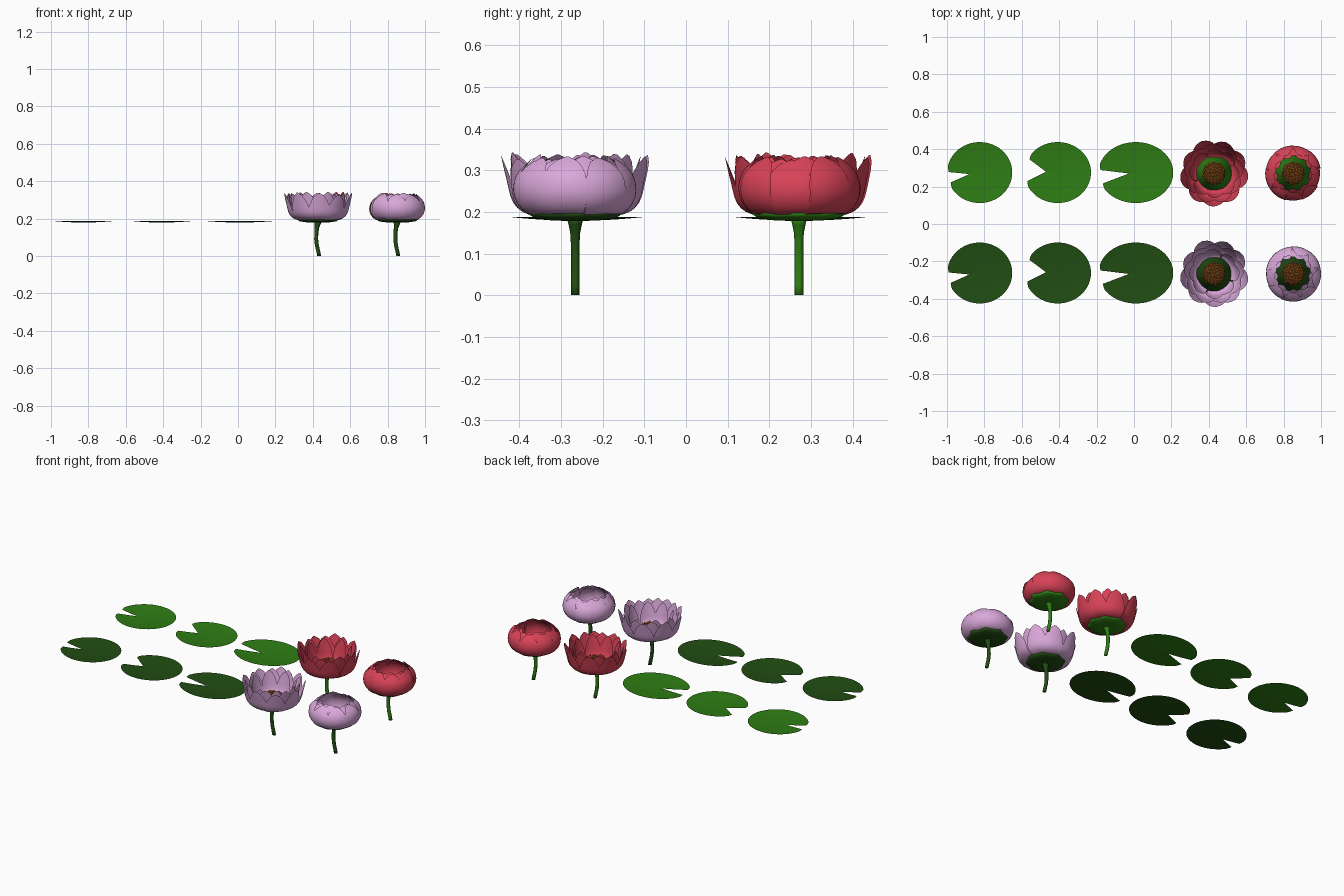
import bpy, bmesh, math, random
from mathutils import Vector

if "Cube" in bpy.data.objects:
    bpy.data.objects.remove(bpy.data.objects["Cube"])

random.seed(4)


def material(name, rgb):
    m = bpy.data.materials.new(name)
    m.diffuse_color = (*rgb, 1)
    m.use_nodes = True
    m.node_tree.nodes["Principled BSDF"].inputs["Base Color"].default_value = m.diffuse_color
    return m


BRIGHT = material("bright_green", (0.027, 0.205, 0.007))
DARK = material("dark_green", (0.015, 0.074, 0.006))
RED = material("red_petal", (0.69, 0.055, 0.095))
PINK = material("pink_petal", (0.70, 0.39, 0.70))
ORANGE = material("orange_stamen", (0.58, 0.16, 0.013))
BROWN = material("brown_centre", (0.22, 0.07, 0.01))


def finish(bm, name, mat, loc):
    me = bpy.data.meshes.new(name)
    bm.to_mesh(me)
    bm.free()
    me.materials.append(mat)
    for p in me.polygons:
        p.use_smooth = True
    ob = bpy.data.objects.new(name, me)
    ob.location = loc
    bpy.context.collection.objects.link(ob)
    return ob


def skin(bm, rows, closed=False):
    """Quads between successive rows of points."""
    vs = [[bm.verts.new(p) for p in row] for row in rows]
    n = len(vs[0])
    for a, b in zip(vs, vs[1:]):
        for i in range(n if closed else n - 1):
            j = (i + 1) % n
            bm.faces.new((a[i], a[j], b[j], b[i]))
    return vs


def spline(pts, t):
    """Catmull-Rom point through pts, t in 0..1."""
    n = len(pts) - 1
    i = min(int(t * n), n - 1)
    f = t * n - i
    p = [Vector(pts[max(0, min(n, i + k))]) for k in (-1, 0, 1, 2)]
    return 0.5 * (2 * p[1] + (p[2] - p[0]) * f
                  + (2 * p[0] - 5 * p[1] + 4 * p[2] - p[3]) * f * f
                  + (3 * p[1] - p[0] - 3 * p[2] + p[3]) * f ** 3)


# Lily pad: shallow dish with a wedge notch
def pad(name, x, y, rx, ry, tip, upper, lower, mat):
    bm = bmesh.new()
    a0, a1 = math.radians(lower - 360), math.radians(upper)
    N = 56
    rows = []
    for k in range(7):
        f = 0.02 + 0.98 * k / 6
        row = []
        for i in range(N + 1):
            s = i / N
            a = a0 + (a1 - a0) * s
            # soften the two lips beside the notch
            e = 1 - 0.05 * max(0, 1 - min(s, 1 - s) * 30)
            px = tip[0] + (rx * e * math.cos(a) - tip[0]) * f
            py = tip[1] + (ry * e * math.sin(a) - tip[1]) * f
            q = (px / rx) ** 2 + (py / ry) ** 2
            row.append((px, py, 0.179 + 0.009 * q))
        rows.append(row)
    vs = skin(bm, rows)
    bm.faces.new(vs[0])
    finish(bm, name, mat, (x, y, 0))


# Flower made of a stem, calyx, petal rings and stamens
def petal(bm, angle, prof, s, width, cup, dz):
    rows = []
    ca, sa = math.cos(angle), math.sin(angle)
    for j in range(13):
        t = j / 12
        r, z = spline(prof, t)
        r *= s
        w = width * (0.35 + 0.65 * math.sin(min(t / 0.6, 1) * math.pi / 2)) / 2
        if t > 0.6:
            w *= max(0.03, (1 - ((t - 0.6) / 0.4) ** 2)) ** 0.75
        row = []
        for i in range(9):
            x = w * (i / 4 - 1)
            rr = r - x * x * cup
            row.append((rr * ca - x * sa, rr * sa + x * ca, z + dz * t))
        rows.append(row)
    skin(bm, rows)


def lathe(name, prof, mat, loc, wave=0.0, n=32):
    bm = bmesh.new()
    rows = []
    for k, (r, z, x) in enumerate(prof):
        rows.append([(x + r * (1 + wave * k * math.cos(8 * a)) * math.cos(a),
                      r * (1 + wave * k * math.cos(8 * a)) * math.sin(a), z)
                     for a in (2 * math.pi * i / n for i in range(n))])
    vs = skin(bm, rows, True)
    bm.faces.new(vs[0][::-1])
    bm.faces.new(vs[-1])
    finish(bm, name, mat, loc)


OPEN = [(0.04, 0.19), (0.115, 0.195), (0.152, 0.222), (0.168, 0.275), (0.182, 0.335)]
CLOSED = [(0.04, 0.19), (0.112, 0.196), (0.145, 0.238), (0.139, 0.29), (0.10, 0.33)]


def flower(name, x, y, prof, rings, petal_mat, green):
    loc = (x, y, 0)
    bm = bmesh.new()
    for k, (n, s, w, dz) in enumerate(rings):
        for i in range(n):
            a = 2 * math.pi * (i + 0.5 * (k % 2)) / n + random.uniform(-.05, .05) - math.pi / 2
            petal(bm, a, prof, s * random.uniform(.97, 1.02), w, 3.6 / s,
                  dz + random.uniform(-.008, .004))
    finish(bm, name + "_petals", petal_mat, loc)
    # bent stem flaring into the calyx
    lathe(name + "_stem", [(.0105, 0, .006), (.0105, .025, .001), (.0105, .055, -.006),
                           (.0105, .09, -.010), (.0105, .125, -.009), (.012, .15, -.006),
                           (.016, .17, -.002), (.019, .182, 0)], green, loc, n=16)
    lathe(name + "_calyx", [(.016, .178, 0), (.06, .180, 0), (.095, .185, 0),
                            (.113, .198, 0)], green, loc, wave=0.012, n=48)
    # seed disc and stamens
    lathe(name + "_centre", [(.055, .19, 0), (.06, .215, 0), (.045, .226, 0),
                             (.02, .231, 0)], BROWN, loc, n=24)
    bm = bmesh.new()
    for i in range(60):
        r = 0.061 * math.sqrt((i + 0.5) / 60)
        a = i * 2.39996
        h = 0.246 - 1.5 * r * r + random.uniform(-.004, .004)
        c = Vector((r * math.cos(a), r * math.sin(a), h))
        b = Vector((c.x * .85, c.y * .85, .21))
        ring = [Vector((math.cos(q), math.sin(q), 0)) * .0022
                for q in (2 * math.pi * m / 5 for m in range(5))]
        skin(bm, [[b + v for v in ring], [c + v for v in ring]], True)
        for v in bmesh.ops.create_icosphere(bm, subdivisions=1, radius=.0058)["verts"]:
            v.co += c
    finish(bm, name + "_stamens", ORANGE, loc)


OPEN_RINGS = [(9, 1.0, .115, 0), (9, .88, .105, .004), (8, .74, .09, .0)]
CLOSED_RINGS = [(9, 1.0, .112, 0), (9, .92, .105, .004), (9, .82, .09, .004)]

for label, y, petal_mat, green in (("back", .275, RED, BRIGHT), ("front", -.262, PINK, DARK)):
    pad(label + "_pad_left", -.825, y, .174, .163, (-.055, -.008), 179, 200, green)
    pad(label + "_pad_middle", -.408, y, .178, .163, (-.062, .004), 153, 197, green)
    pad(label + "_pad_right", .01, y, .20, .163, (-.037, -.005), 175, 202, green)
    flower(label + "_open_flower", .428, y - .004, OPEN, OPEN_RINGS, petal_mat, green)
    flower(label + "_closed_flower", .851, y - .004, CLOSED, CLOSED_RINGS, petal_mat, green)
